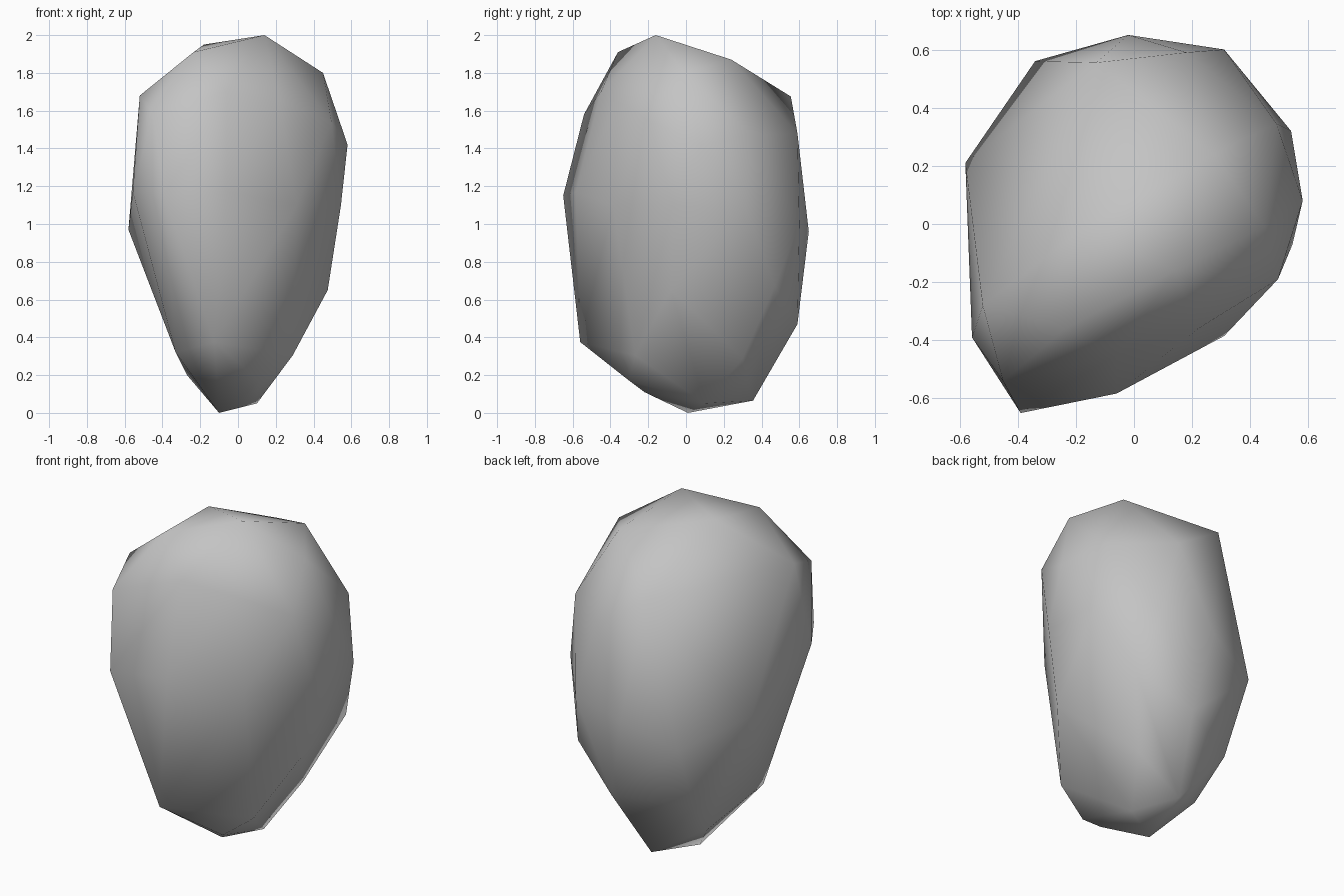
import bpy, bmesh
from mathutils import Vector

# Corner points of the boulder, grouped by height; the hull skins them
crown = [(.14, -.16, 2), (-.18, -.02, 1.95), (-.235, -.36, 1.91),
         (.275, .24, 1.87), (.45, -.01, 1.80)]
shoulder = [(-.52, -.28, 1.68), (-.13, .555, 1.675), (-.45, -.54, 1.58),
            (-.06, -.45, 1.70), (.22, -.36, 1.65), (.495, -.19, 1.54),
            (.18, .59, 1.48), (.49, .345, 1.47), (.58, .08, 1.42)]
waist = [(.31, .60, 1.0), (-.39, -.65, 1.15), (-.06, -.583, 1.17),
         (-.557, -.39, 1.17), (.31, -.385, 1.1), (.545, -.07, 1.1),
         (.54, .32, 1.08), (-.58, .21, .97), (-.02, .65, .96), (-.34, .56, .83)]
base = [(.385, .47, .67), (.475, -.08, .65), (.08, .59, .47), (-.32, .38, .42),
        (-.126, -.56, .375), (.29, -.27, .305), (-.33, -.26, .32), (.22, .30, .29),
        (-.27, .19, .20), (.11, -.30, .17), (.05, -.22, .11),
        (-.02, .355, .065), (.10, .10, .05), (-.10, .01, 0)]

bm = bmesh.new()
for p in crown + shoulder + waist + base:
    bm.verts.new(Vector(p))
bmesh.ops.convex_hull(bm, input=bm.verts[:])
loose = [v for v in bm.verts if not v.link_faces]
bmesh.ops.delete(bm, geom=loose, context='VERTS')
bmesh.ops.recalc_face_normals(bm, faces=bm.faces[:])
for f in bm.faces:
    f.smooth = True

# Single grey stone object
mesh = bpy.data.meshes.new("boulder")
bm.to_mesh(mesh)
bm.free()
grey = bpy.data.materials.new("stone grey")
grey.diffuse_color = (.55, .55, .55, 1)
mesh.materials.append(grey)
bpy.context.collection.objects.link(bpy.data.objects.new("boulder", mesh))
